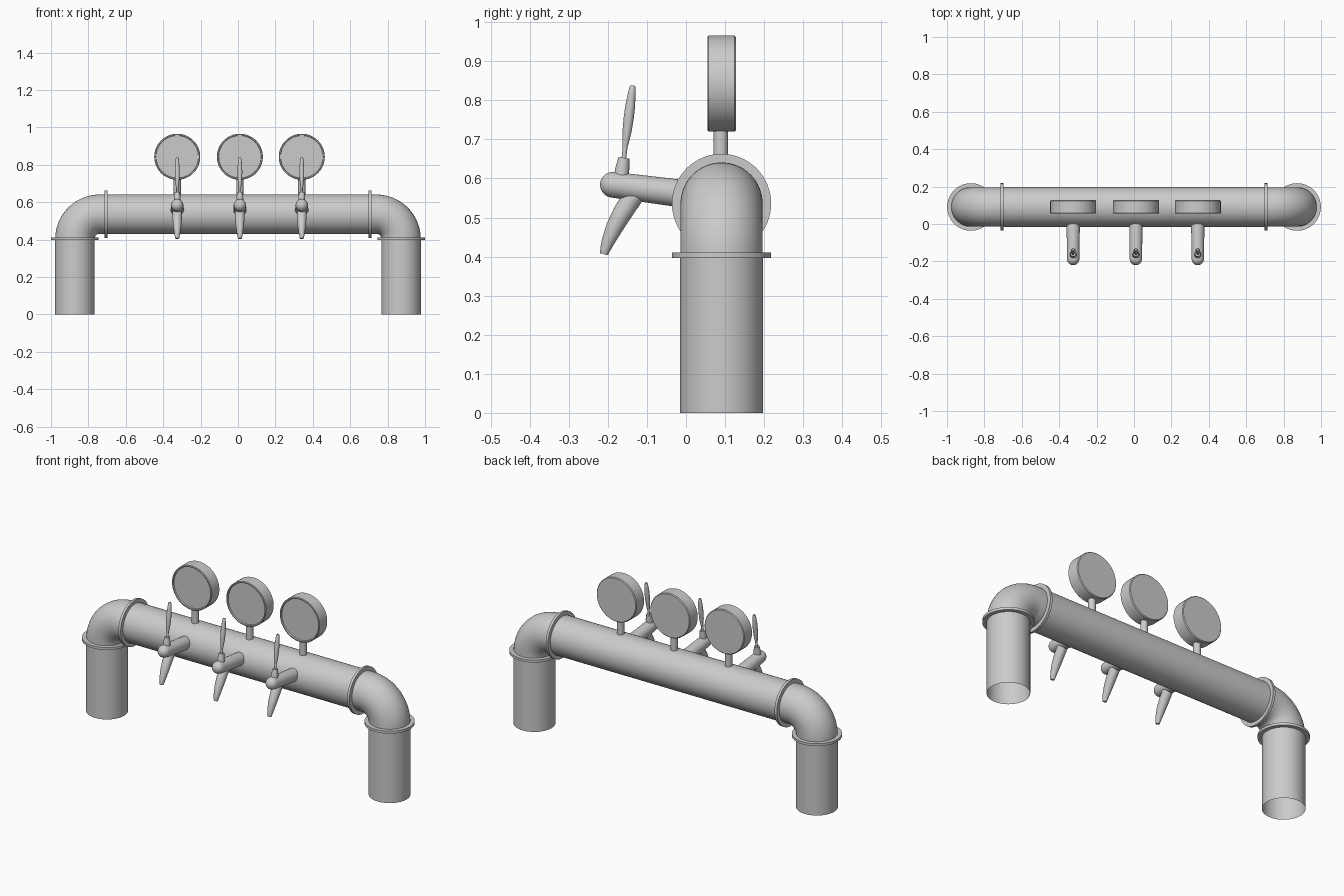
import bpy, bmesh
from math import sin, cos, pi, radians
from mathutils import Vector

if "Cube" in bpy.data.objects:
    bpy.data.objects.remove(bpy.data.objects["Cube"])

X, Y, Z = Vector((1, 0, 0)), Vector((0, 1, 0)), Vector((0, 0, 1))


def loft(name, path, radii, side, axis=None, caps=True, n=48):
    """Round rings along a planar path; side is the normal of that plane."""
    bm = bmesh.new()
    pts = [Vector(p) for p in path]
    rings = []
    for i, (p, r) in enumerate(zip(pts, radii)):
        t = axis or (pts[min(i + 1, len(pts) - 1)] - pts[max(i - 1, 0)]).normalized()
        up = t.cross(side).normalized()
        rings.append([bm.verts.new(p + r * (cos(a) * side + sin(a) * up))
                      for a in (2 * pi * k / n for k in range(n))])
    for a, b in zip(rings, rings[1:]):
        for k in range(n):
            bm.faces.new((a[k], a[(k + 1) % n], b[(k + 1) % n], b[k]))
    if caps:
        bm.faces.new(rings[0])
        bm.faces.new(rings[-1])
    bmesh.ops.recalc_face_normals(bm, faces=bm.faces)
    me = bpy.data.meshes.new(name)
    bm.to_mesh(me)
    bm.free()
    ob = bpy.data.objects.new(name, me)
    bpy.context.collection.objects.link(ob)
    bpy.ops.object.select_all(action='DESELECT')
    ob.select_set(True)
    bpy.context.view_layer.objects.active = ob
    bpy.ops.object.shade_smooth_by_angle(angle=radians(35))
    return ob


R, CY, CZ, LX, LZ, BEND = 0.106, 0.091, 0.536, 0.872, 0.404, 0.132
FR = 0.127

# horizontal pipe
loft("cross_pipe", [(-0.706, CY, CZ), (0.706, CY, CZ)], [R, R], Y, caps=False, n=64)

# legs, elbows and flanges on both sides
for s, label in ((-1, "left"), (1, "right")):
    loft(label + "_leg", [(s * LX, CY, 0), (s * LX, CY, LZ)], [R, R], Y, caps=False, n=64)
    arc = [(s * (LX - BEND + BEND * cos(a)), CY, LZ + BEND * sin(a))
           for a in (pi / 2 * k / 16 for k in range(17))]
    loft(label + "_elbow", arc + [(s * 0.706, CY, CZ)], [R - 0.001] * 18, Y, caps=False, n=64)
    loft(label + "_leg_flange", [(s * LX, CY, LZ - 0.007), (s * LX, CY, LZ + 0.007)],
         [FR, FR], Y, n=64)
    loft(label + "_pipe_flange", [(s * 0.699, CY, CZ), (s * 0.713, CY, CZ)], [FR, FR], Y, n=64)

# taps and badges
for i, x in enumerate((-0.325, 0.01, 0.341), 1):
    # badge disc with a raised front rim, and its stem
    prof = [(0.062, 0.0), (0.062, 0.113), (0.055, 0.115), (0.055, 0.120), (0.058, 0.123),
            (0.124, 0.123), (0.128, 0.119), (0.128, 0.0)]
    prof = prof[1:-1]
    loft(f"badge_{i}", [(x, y, 0.843) for y, r in prof], [r for y, r in prof], X, axis=Y, n=64)
    loft(f"badge_stem_{i}", [(x, 0.089, 0.62), (x, 0.089, 0.725)], [0.019, 0.019], X, n=24)

    # tap body with rounded nose, tilted down toward the pipe
    a, b = Vector((x, -0.187, 0.584)), Vector((x, 0.03, 0.556))
    d = (a - b).normalized()
    nose = [(a + d * 0.033 * sin(t), 0.033 * cos(t)) for t in (radians(v) for v in range(0, 89, 11))]
    body = [(b, 0.036)] + nose
    loft(f"tap_body_{i}", [p for p, r in body], [r for p, r in body], X, n=32)

    # collar, pin and handle
    loft(f"tap_collar_{i}", [(x, -0.166, 0.60), (x, -0.163, 0.625), (x, -0.159, 0.653)],
         [0.019, 0.018, 0.014], X, n=24)
    loft(f"handle_pin_{i}", [(x, -0.160, 0.645), (x, -0.154, 0.695)], [0.006, 0.006], X, n=16)
    hz = [(0.672, 0.005), (0.69, 0.008), (0.72, 0.0115), (0.755, 0.013), (0.785, 0.0125),
          (0.815, 0.010), (0.832, 0.008), (0.838, 0.006)]
    loft(f"handle_{i}", [(x, -0.157 + (z - 0.672) * 0.125, z) for z, r in hz],
         [r for z, r in hz], X, n=24)

    # curved spout
    spout = [(-0.118, 0.578, 0.026), (-0.140, 0.547, 0.026), (-0.162, 0.513, 0.025),
             (-0.183, 0.475, 0.022), (-0.199, 0.440, 0.017), (-0.207, 0.418, 0.013),
             (-0.210, 0.406, 0.010)]
    loft(f"spout_{i}", [(x, y, z) for y, z, r in spout], [r for y, z, r in spout], X, n=24)
